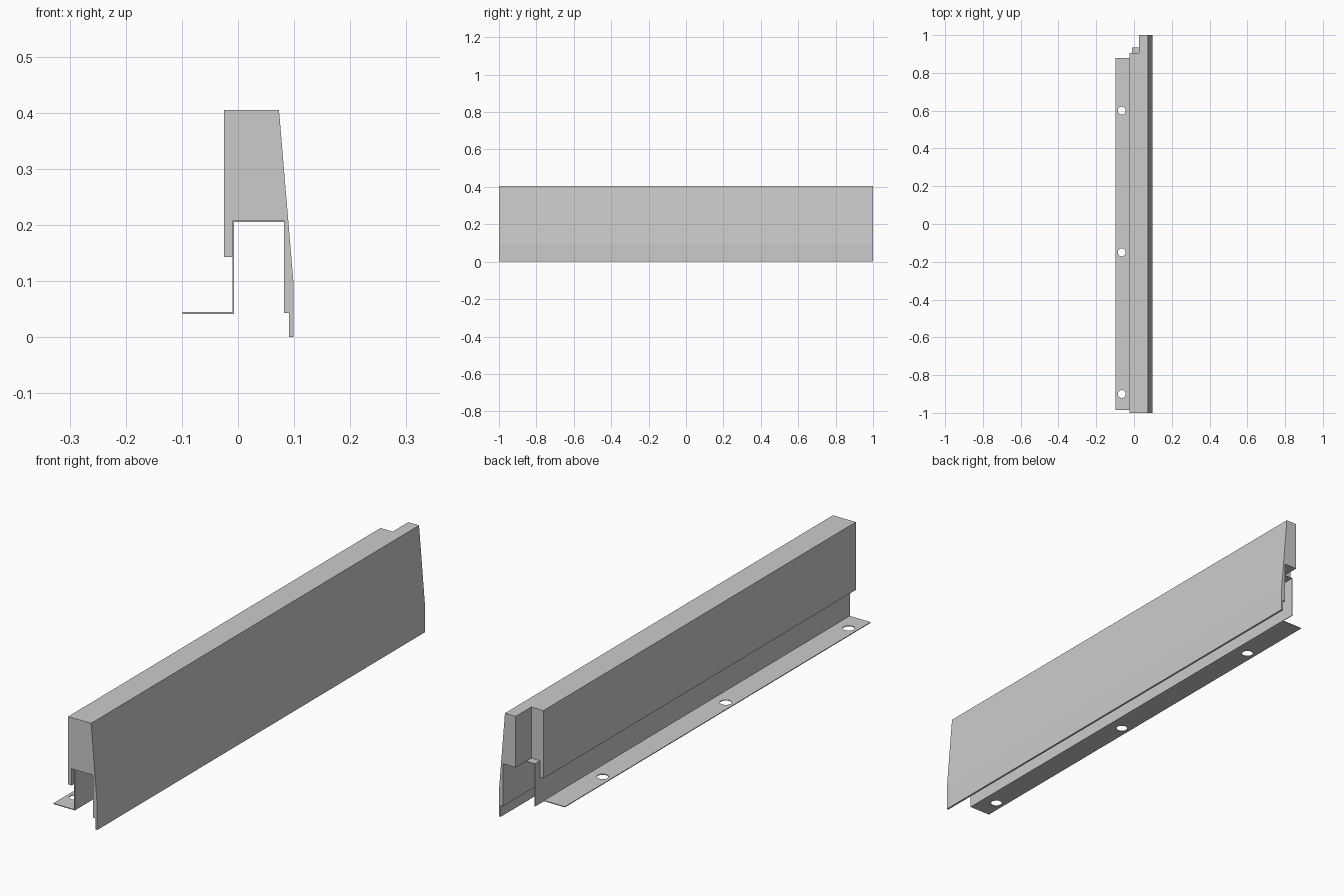
import bpy, bmesh, math

if "Cube" in bpy.data.objects:
    bpy.data.objects.remove(bpy.data.objects["Cube"])


def extrude_profile(name, points, y0, y1):
    """Closed x/z outline extruded along y."""
    bm = bmesh.new()
    face = bm.faces.new([bm.verts.new((x, y0, z)) for x, z in points])
    moved = bmesh.ops.extrude_face_region(bm, geom=[face])["geom"]
    bmesh.ops.translate(bm, vec=(0, y1 - y0, 0),
                        verts=[v for v in moved if isinstance(v, bmesh.types.BMVert)])
    bmesh.ops.recalc_face_normals(bm, faces=bm.faces)
    mesh = bpy.data.meshes.new(name)
    bm.to_mesh(mesh)
    bm.free()
    obj = bpy.data.objects.new(name, mesh)
    bpy.context.collection.objects.link(obj)
    return obj


def box(name, x0, x1, y0, y1, z0, z1):
    return extrude_profile(name, [(x0, z0), (x1, z0), (x1, z1), (x0, z1)], y0, y1)


def cut(obj, cutter):
    """Subtract the cutter, then remove it."""
    cutter.hide_render = True
    mod = obj.modifiers.new("cut", "BOOLEAN")
    mod.operation = "DIFFERENCE"
    mod.solver = "EXACT"
    mod.object = cutter
    bpy.context.view_layer.objects.active = obj
    bpy.ops.object.modifier_apply(modifier=mod.name)
    bpy.data.objects.remove(cutter)


# Tapered body with open channel and long outer skirt
body = extrude_profile("tapered_body", [
    (-0.025, 0.405), (0.073, 0.405), (0.099, 0.095), (0.099, 0.0),
    (0.091, 0.0), (0.091, 0.043), (0.082, 0.043), (0.082, 0.2075),
    (-0.0098, 0.2075), (-0.0098, 0.143), (-0.025, 0.143)], -1.0, 1.0)

# Notch at the rear end of the body
cut(body, box("notch_cutter", -0.2, 0.027, 0.905, 1.1, 0.1, 0.5))

# Folded sheet: channel roof, leg and mounting flange
sheet = extrude_profile("folded_bracket", [
    (0.082, 0.205), (0.082, 0.2075), (-0.0098, 0.2075), (-0.0098, 0.0445),
    (-0.099, 0.0445), (-0.099, 0.0415), (-0.007, 0.0415), (-0.007, 0.205)],
    -0.985, 0.935)

# Flange stops short of the leg at the rear
cut(sheet, box("flange_cutter", -0.2, -0.0098, 0.88, 1.1, 0.02, 0.1))

# Mounting holes
for y in (-0.9, -0.15, 0.6):
    bpy.ops.mesh.primitive_cylinder_add(vertices=32, radius=0.021, depth=0.06,
                                        location=(-0.065, y, 0.043))
    cut(sheet, bpy.context.object)
